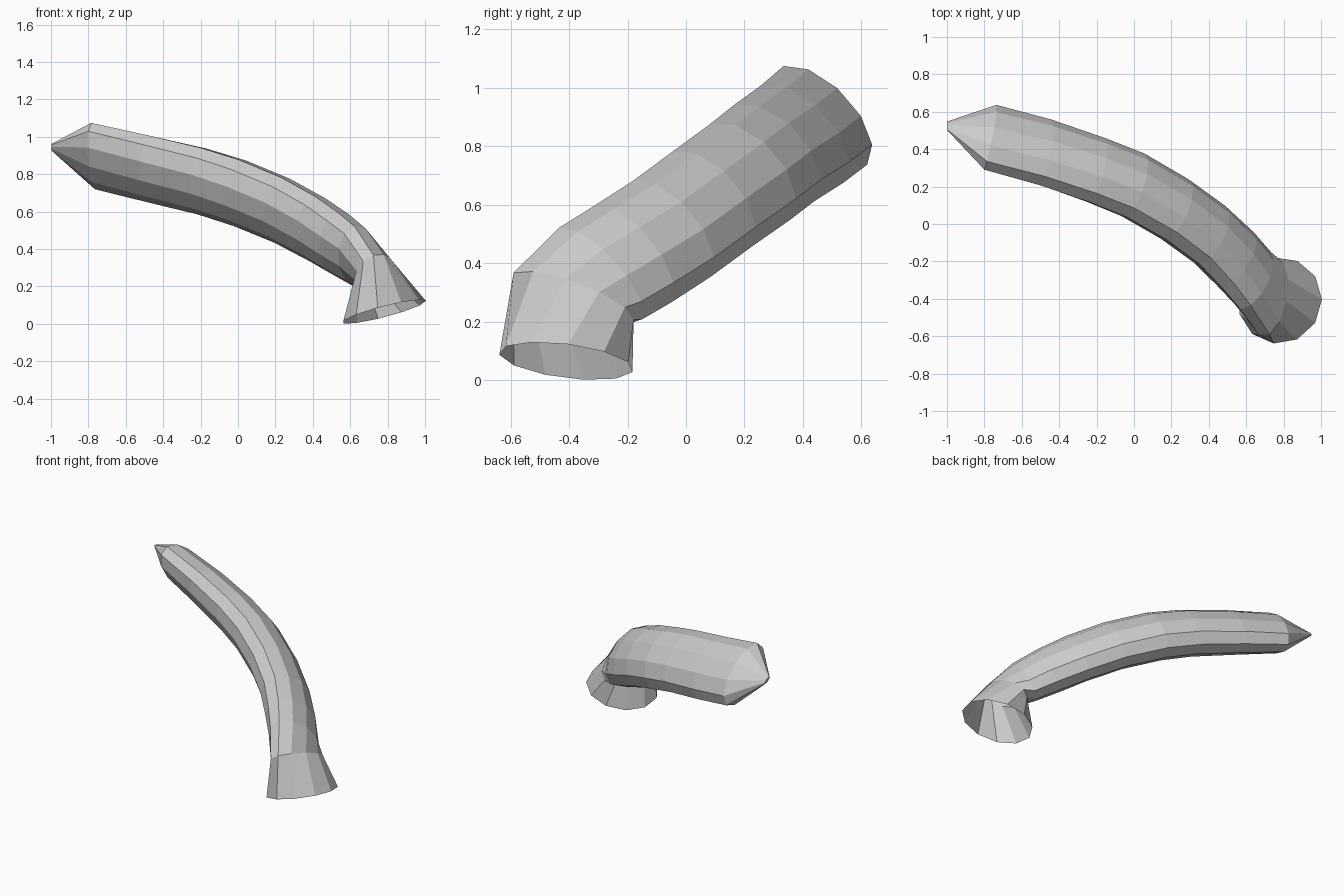
import bpy, bmesh
from math import sin, cos, tau
from mathutils import Vector

if "Cube" in bpy.data.objects:
    bpy.data.objects.remove(bpy.data.objects["Cube"])

SIDES = 11

# stations: centre, long-axis hint, half length, half width, optional normal
stations = [
    ((0.78, -0.41, 0.065), (-0.40, -0.91, 0.0), 0.232, 0.232, (-0.26, 0.13, 1)),   # open flared foot
    ((0.725, -0.39, 0.28), (-0.10, -0.95, 0.28), 0.225, 0.112, (-0.5, 0.35, 0.8)),  # bend
    ((0.642, -0.30, 0.358), (0, -0.88, 0.48), 0.218, 0.125, None),
    ((0.545, -0.19, 0.425), (0, -0.83, 0.56), 0.217, 0.138, None),
    ((0.41, -0.06, 0.51), (0, -0.77, 0.64), 0.215, 0.142, None),
    ((0.225, 0.075, 0.61), (0, -0.74, 0.67), 0.215, 0.144, None),
    ((0.0, 0.205, 0.703), (0, -0.73, 0.68), 0.217, 0.144, None),
    ((-0.20, 0.285, 0.766), (0, -0.72, 0.69), 0.218, 0.139, None),
    ((-0.48, 0.382, 0.832), (0, -0.72, 0.69), 0.222, 0.13, None),
    ((-0.77, 0.463, 0.898), (0, -0.71, 0.69), 0.226, 0.114, (-1, 0.25, 0.1)),
    ((-0.998, 0.525, 0.945), (0, -0.8, 0.5), 0.028, 0.012, (-1, 0, 0)),            # blunt tip
]


def ring(bm, i):
    centre, hint, a, b, normal = stations[i]
    c = Vector(centre)
    if normal:
        t = Vector(normal).normalized()
    else:
        t = (Vector(stations[i + 1][0]) - Vector(stations[i - 1][0])).normalized()
    u = Vector(hint)
    u = (u - t * u.dot(t)).normalized()
    v = u.cross(t)
    angles = [tau * (k + 0.5) / SIDES for k in range(SIDES)]
    return [bm.verts.new(c + u * a * cos(q) + v * b * sin(q)) for q in angles]


# curved flattened tube, open at the foot and closed at the tip
bm = bmesh.new()
rings = [ring(bm, i) for i in range(len(stations))]
for lo, hi in zip(rings, rings[1:]):
    for k in range(SIDES):
        n = (k + 1) % SIDES
        bm.faces.new((lo[k], hi[k], hi[n], lo[n]))
bm.faces.new(rings[-1])
bmesh.ops.recalc_face_normals(bm, faces=bm.faces)

mesh = bpy.data.meshes.new("curved_horn")
bm.to_mesh(mesh)
bm.free()
horn = bpy.data.objects.new("curved_horn", mesh)
bpy.context.collection.objects.link(horn)
